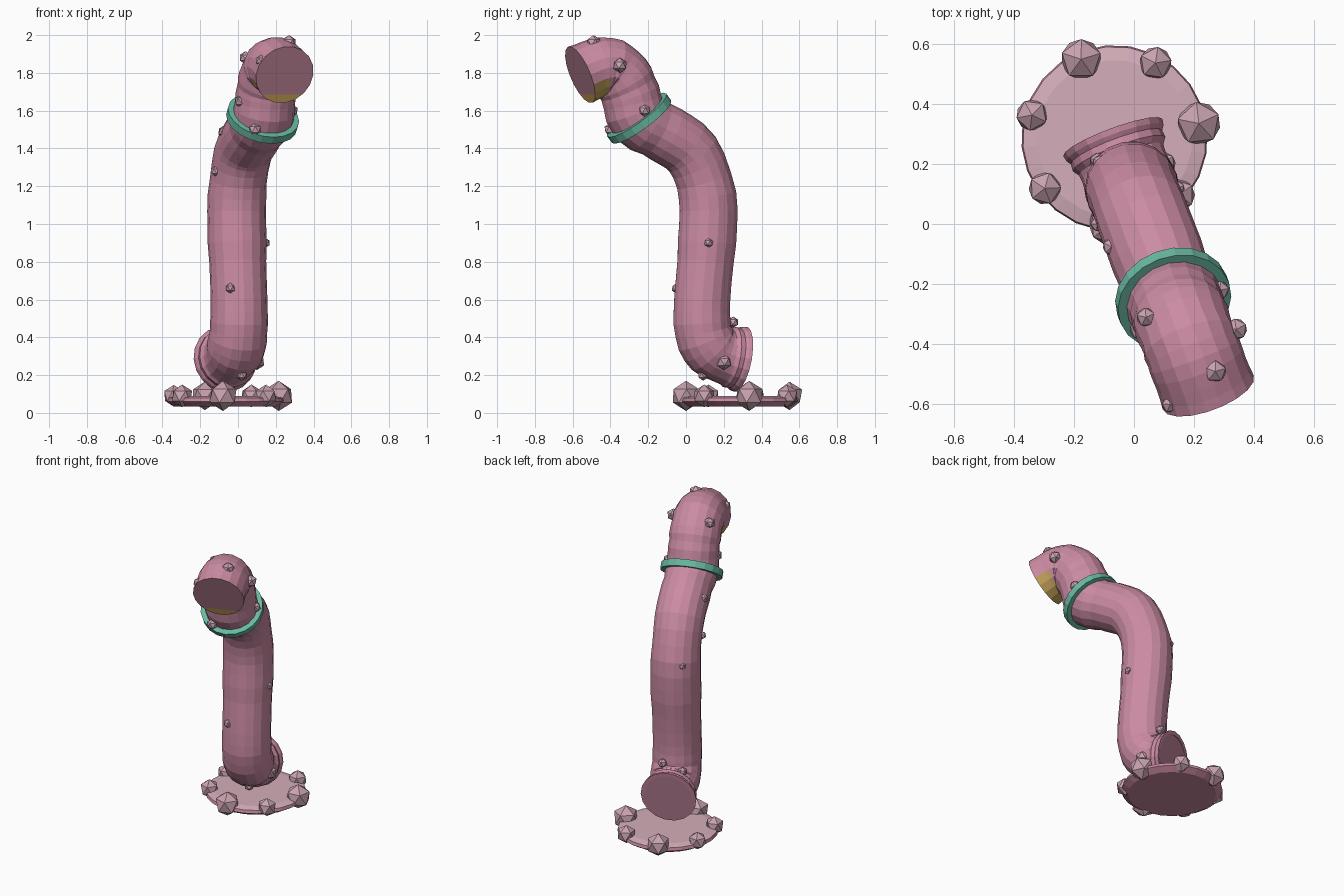
import bpy, bmesh, math, random
from mathutils import Vector

random.seed(4)
if "Cube" in bpy.data.objects:
    bpy.data.objects.remove(bpy.data.objects["Cube"])


def material(name, color):
    m = bpy.data.materials.new(name)
    m.use_nodes = True
    m.diffuse_color = (*color, 1)
    m.node_tree.nodes["Principled BSDF"].inputs["Base Color"].default_value = (*color, 1)
    return m


PINK = material("pink", (0.60, 0.26, 0.37))
DARK_PINK = material("dark pink", (0.48, 0.22, 0.30))
PALE = material("pale pink", (0.66, 0.42, 0.49))
DUSTY = material("dusty pink", (0.58, 0.36, 0.43))
TEAL = material("teal", (0.14, 0.48, 0.36))
MUSTARD = material("mustard", (0.55, 0.36, 0.1))

# The tube bends in one vertical plane
FORWARD = Vector((0.35, -0.936, 0)).normalized()
SIDE = Vector((0.936, 0.35, 0)).normalized()
UP = Vector((0, 0, 1))
ORIGIN = Vector((0, 0.1, 0))


def finish(name, bm, *mats):
    bmesh.ops.recalc_face_normals(bm, faces=bm.faces)
    mesh = bpy.data.meshes.new(name)
    bm.to_mesh(mesh)
    bm.free()
    for m in mats:
        mesh.materials.append(m)
    ob = bpy.data.objects.new(name, mesh)
    bpy.context.collection.objects.link(ob)
    return ob


def ring(bm, center, a, b, radius, sides):
    return [bm.verts.new(center + radius * (math.cos(t) * a + math.sin(t) * b))
            for t in (2 * math.pi * i / sides for i in range(sides))]


def bridge(bm, r1, r2):
    n = len(r1)
    return [bm.faces.new((r1[i], r1[(i + 1) % n], r2[(i + 1) % n], r2[i])) for i in range(n)]


def spline(pts, steps):
    """Smooth curve through the points."""
    p = [2 * pts[0] - pts[1]] + pts + [2 * pts[-1] - pts[-2]]
    out = []
    for i in range(1, len(p) - 2):
        a, b, c, d = p[i - 1:i + 3]
        for k in range(steps):
            t = k / steps
            out.append(0.5 * (2 * b + (c - a) * t + (2 * a - 5 * b + 4 * c - d) * t * t
                              + (3 * b - a - 3 * c + d) * t ** 3))
    return out + [pts[-1]]


# Tube: (forward, height, radius) along the middle line
PATH = [(-0.20, 0.285, 0.17), (-0.12, 0.30, 0.152), (-0.04, 0.34, 0.152), (0.01, 0.43, 0.153),
        (0.015, 0.60, 0.153), (-0.012, 0.9, 0.153), (-0.015, 1.15, 0.153), (0.07, 1.37, 0.153),
        (0.22, 1.475, 0.153), (0.375, 1.56, 0.162), (0.42, 1.685, 0.16), (0.468, 1.775, 0.157),
        (0.53, 1.825, 0.157), (0.605, 1.827, 0.156), (0.705, 1.79, 0.161)]
line = spline([Vector(p) for p in PATH], 3)
bm = bmesh.new()
rings = []
for i, p in enumerate(line):
    d = line[min(i + 1, len(line) - 1)] - line[max(i - 1, 0)]
    tangent = (FORWARD * d.x + UP * d.y).normalized()
    r = p.z + random.uniform(-0.004, 0.004)
    rings.append(ring(bm, ORIGIN + FORWARD * p.x + UP * p.y, SIDE, tangent.cross(SIDE), r, 18))
for i in range(len(rings) - 1):
    for f in bridge(bm, rings[i], rings[i + 1]):
        # Mustard patch under the front end
        if i >= len(rings) - 4 and f.calc_center_median().z < 1.77:
            f.material_index = 2
bm.faces.new(rings[0]).material_index = 1
cap = bm.faces.new(rings[-1])
cap.material_index = 1
cut = bmesh.ops.bisect_plane(bm, geom=[cap, *cap.edges, *cap.verts],
                             plane_co=(0, 0, 1.685), plane_no=UP)
for f in cut["geom"]:
    if isinstance(f, bmesh.types.BMFace) and f.calc_center_median().z < 1.685:
        f.material_index = 2
finish("tube", bm, PINK, DARK_PINK, MUSTARD)


def lathe(name, center, axis, profile, sides, mats, closed):
    """Turned part from (radius, offset) pairs; closed loops make a band."""
    bm = bmesh.new()
    b = axis.cross(SIDE)
    loops = [ring(bm, center + axis * h, SIDE, b, r, sides) for r, h in profile]
    for r1, r2 in zip(loops, loops[1:]):
        bridge(bm, r1, r2)
    if closed:
        bridge(bm, loops[-1], loops[0])
    else:
        bm.faces.new(loops[0])
        bm.faces.new(loops[-1])
    return finish(name, bm, *mats)


# Collar around the neck
axis = (FORWARD * 0.61 + UP * 0.79).normalized()
lathe("collar", ORIGIN + FORWARD * 0.372 + UP * 1.56, axis,
      [(0.15, -0.022), (0.193, -0.022), (0.193, 0.022), (0.15, 0.022)], 20, [TEAL], True)

# Stepped lip at the back end
axis = (FORWARD + UP * 0.18).normalized()
lathe("back_lip", ORIGIN - FORWARD * 0.2 + UP * 0.285, axis,
      [(0.15, 0.0), (0.176, 0.0), (0.172, 0.02), (0.162, 0.035),
       (0.164, 0.06), (0.15, 0.08)], 18, [PINK], True)

# Base plate, stronger pink below and around the rim
BASE = Vector((-0.065, 0.285, 0))
plate = lathe("base_plate", BASE, UP, [(0.27, 0.035), (0.31, 0.06), (0.305, 0.08), (0.26, 0.09)],
              24, [PALE, PINK], False)
for face in plate.data.polygons:
    face.material_index = int(face.normal.z < 0.5)


def knob(name, position, radius):
    bm = bmesh.new()
    bmesh.ops.create_icosphere(bm, subdivisions=1, radius=radius)
    ob = finish(name, bm, DUSTY)
    ob.location = position
    ob.rotation_euler.z = random.uniform(0, 1)


# Seven studs around the base plate
for i, r in enumerate((0.08, 0.06, 0.075, 0.058, 0.06, 0.08, 0.06)):
    t = math.radians(10 + i * 360 / 7)
    knob(f"base_stud_{i + 1}", BASE + Vector((math.cos(t), math.sin(t), 0)) * 0.285 + UP * 0.09, r)

# Small knobs scattered over the tube
KNOBS = [(0.27, -0.49, 1.96, 0.04), (0.12, -0.6, 1.865, 0.03), (0.34, -0.35, 1.84, 0.04),
         (0.02, -0.35, 1.65, 0.038), (0.09, -0.4, 1.5, 0.035), (0.285, -0.22, 1.6, 0.034),
         (0.04, -0.31, 1.88, 0.035), (-0.075, -0.075, 1.49, 0.032), (-0.12, 0.0, 1.28, 0.027),
         (-0.04, -0.05, 0.66, 0.028), (0.145, 0.12, 0.9, 0.026), (0.1, 0.2, 0.27, 0.043),
         (-0.12, 0.21, 0.44, 0.03), (0.0, 0.25, 0.48, 0.03), (0.02, 0.09, 0.2, 0.03),
         (-0.115, 0.205, 1.15, 0.026)]
for i, (x, y, z, r) in enumerate(KNOBS):
    knob(f"tube_knob_{i + 1}", (x, y, z), r)
